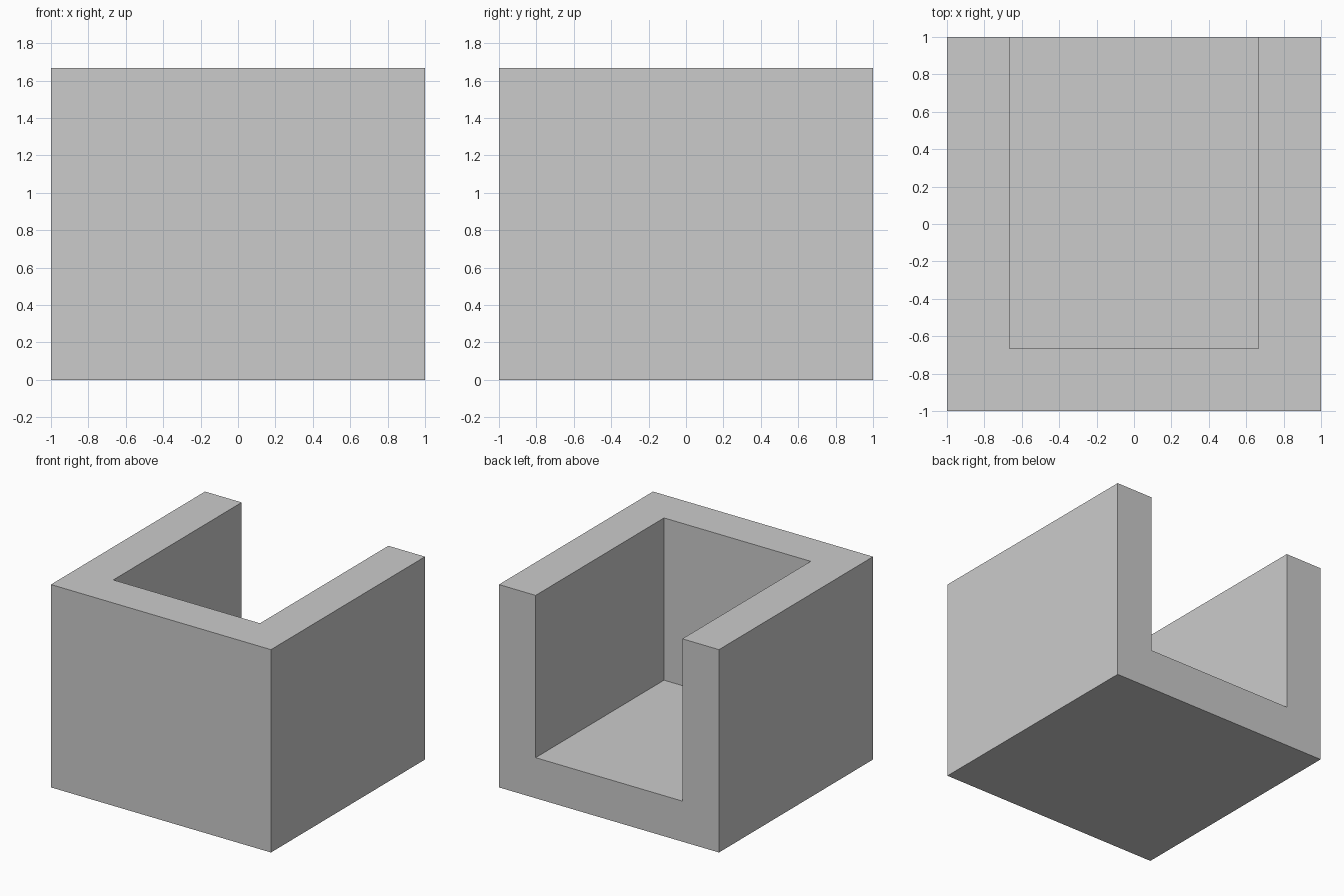
import bpy

if "Cube" in bpy.data.objects:
    bpy.data.objects.remove(bpy.data.objects["Cube"])

WALL = 1 / 3      # thickness of walls and floor
HEIGHT = 5 / 3


def box(name, lo, hi):
    """Axis-aligned box between two corners."""
    centre = [(a + b) / 2 for a, b in zip(lo, hi)]
    bpy.ops.mesh.primitive_cube_add(size=1, location=centre)
    obj = bpy.context.object
    obj.name = name
    obj.scale = [b - a for a, b in zip(lo, hi)]
    bpy.ops.object.transform_apply(location=True, rotation=False, scale=True)
    return obj


# Outer block
shell = box("open_box", (-1, -1, 0), (1, 1, HEIGHT))

# Cavity, open at the top and the back
cavity = box("cavity_cutter", (-1 + WALL, -1 + WALL, WALL), (1 - WALL, 1.5, HEIGHT + 0.5))
cavity.hide_render = True

# Carve the cavity, then drop the cutter
cut = shell.modifiers.new("cavity", 'BOOLEAN')
cut.operation = 'DIFFERENCE'
cut.solver = 'EXACT'
cut.object = cavity
bpy.context.view_layer.objects.active = shell
bpy.ops.object.modifier_apply(modifier=cut.name)
bpy.data.objects.remove(cavity, do_unlink=True)
